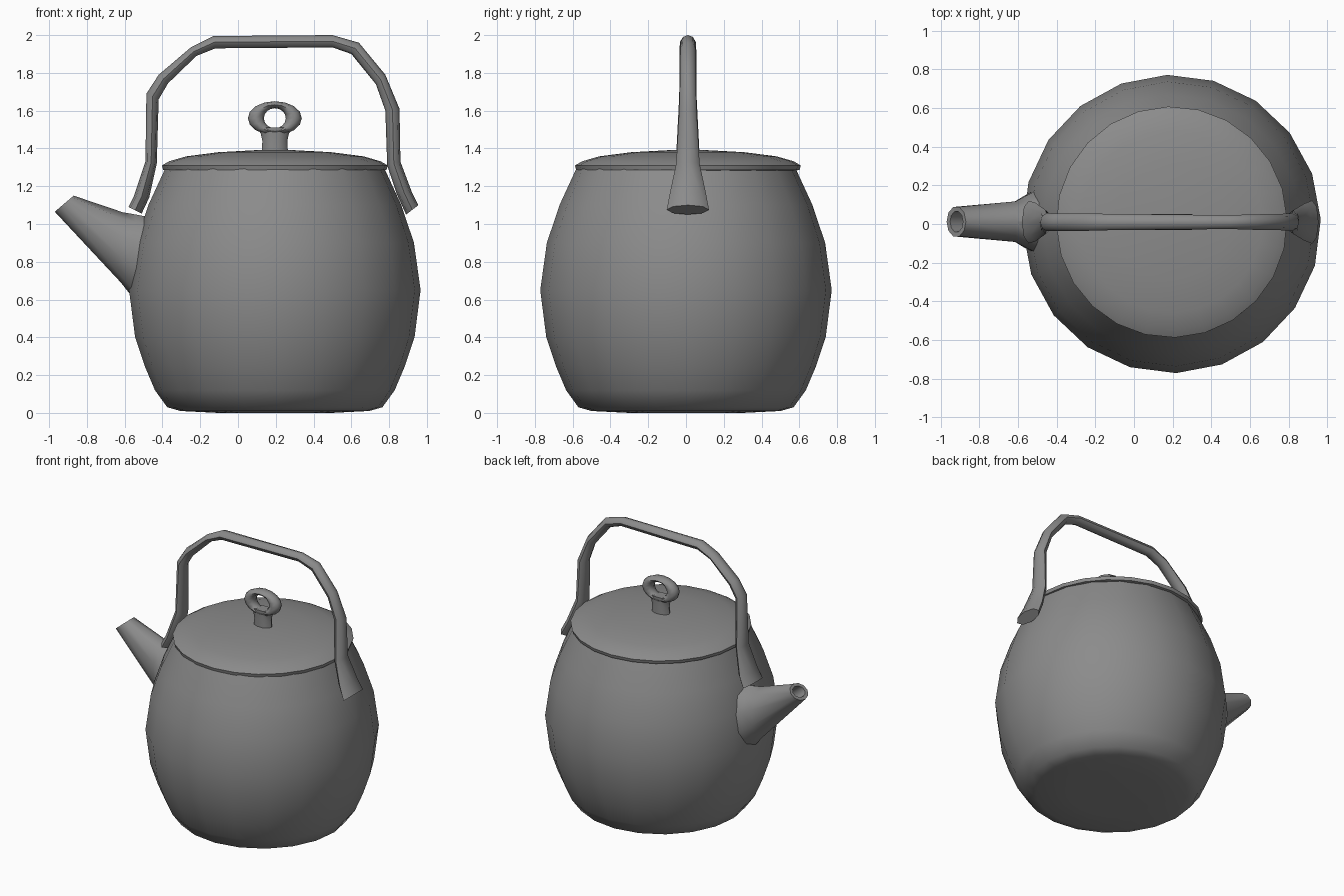
import bpy, bmesh, math
from mathutils import Vector

cube = bpy.data.objects.get("Cube")
if cube:
    bpy.data.objects.remove(cube)

CENTRE = 0.195  # x of the body axis

grey = bpy.data.materials.new("plain grey")
grey.use_nodes = True
grey.diffuse_color = (0.26, 0.26, 0.26, 1)
grey.node_tree.nodes["Principled BSDF"].inputs["Base Color"].default_value = (0.26, 0.26, 0.26, 1)


def ring(a, b, half_y, sides, y=0.0, turn=0.0):
    """Oval section spanning (x, z) points a and b, half_y deep in y."""
    a, b = Vector((a[0], y, a[1])), Vector((b[0], y, b[1]))
    mid, half = (a + b) / 2, (a - b) / 2
    angles = [turn + math.tau * i / sides for i in range(sides)]
    return [mid + half * math.cos(t) + Vector((0, half_y * math.sin(t), 0)) for t in angles]


def loft(name, rings, closed=False, angle=45):
    """Skin a row of rings; cap the ends unless the row closes on itself."""
    bm = bmesh.new()
    rows = [[bm.verts.new(p) for p in r] for r in rings]
    n = len(rows[0])
    pairs = list(zip(rows, rows[1:]))
    if closed:
        pairs.append((rows[-1], rows[0]))
    else:
        bm.faces.new(rows[0])
        bm.faces.new(rows[-1])
    for r, s in pairs:
        for i in range(n):
            j = (i + 1) % n
            bm.faces.new((r[i], r[j], s[j], s[i]))
    bmesh.ops.recalc_face_normals(bm, faces=bm.faces)
    mesh = bpy.data.meshes.new(name)
    bm.to_mesh(mesh)
    bm.free()
    mesh.materials.append(grey)
    obj = bpy.data.objects.new(name, mesh)
    bpy.context.collection.objects.link(obj)
    bpy.ops.object.select_all(action='DESELECT')
    obj.select_set(True)
    bpy.context.view_layer.objects.active = obj
    bpy.ops.object.shade_smooth_by_angle(angle=math.radians(angle))
    return obj


def lathe(name, profile, sides=20, y=0.0):
    """Turn a (radius, z) profile around the body axis."""
    return loft(name, [ring((CENTRE + r, z), (CENTRE - r, z), r, sides, y, 0.03)
                       for r, z in profile], angle=60)


# Pot body and domed lid
lathe("body", [(0.3, 0), (0.5, 0.01), (0.57, 0.03), (0.635, 0.12), (0.69, 0.25),
               (0.74, 0.4), (0.772, 0.65), (0.737, 0.9), (0.67, 1.1), (0.58, 1.295)])
lathe("lid", [(0.56, 1.28), (0.592, 1.287), (0.598, 1.31), (0.56, 1.332),
              (0.47, 1.358), (0.3, 1.38), (0.1, 1.391), (0.02, 1.392)], 24, 0.01)

# Lid knob: flared stem and an oval finger ring
loft("knob_stem", [ring((CENTRE - w, z), (CENTRE + w, z), 0.042, 10, 0.01)
                   for w, z in [(0.07, 1.37), (0.066, 1.44), (0.075, 1.48), (0.1, 1.512)]])
loop = []
for i in range(16):
    c, s = math.cos(math.tau * i / 16), math.sin(math.tau * i / 16)
    loop.append(ring((CENTRE + 0.143 * c, 1.56 + 0.09 * s),
                     (CENTRE + 0.058 * c, 1.56 + 0.053 * s), 0.042, 8, 0.01))
loft("knob_ring", loop, closed=True, angle=60)

# Bail handle: outer edge, inner edge and half depth along its path
handle = [
    ((-0.58, 1.09), (-0.51, 1.055), 0.11), ((-0.55, 1.15), (-0.47, 1.14), 0.10),
    ((-0.49, 1.33), (-0.43, 1.32), 0.064), ((-0.485, 1.69), (-0.42, 1.66), 0.046),
    ((-0.42, 1.79), (-0.37, 1.745), 0.045), ((-0.25, 1.935), (-0.22, 1.89), 0.045),
    ((-0.13, 1.995), (-0.12, 1.93), 0.042), ((0.5, 2.0), (0.5, 1.935), 0.036),
    ((0.64, 1.96), (0.6, 1.9), 0.04), ((0.78, 1.79), (0.73, 1.74), 0.042),
    ((0.855, 1.61), (0.78, 1.6), 0.046), ((0.86, 1.33), (0.79, 1.31), 0.062),
    ((0.92, 1.17), (0.84, 1.16), 0.095), ((0.955, 1.1), (0.89, 1.05), 0.112),
]
loft("handle", [ring(a, b, h, 8, 0.01) for a, b, h in handle])

# Spout: flared root to the slanted lip, then back down inside the bore
spout = [
    ((-0.44, 1.03), (-0.5, 0.58), 0.19), ((-0.54, 1.05), (-0.573, 0.63), 0.145),
    ((-0.61, 1.062), (-0.62, 0.69), 0.11), ((-0.87, 1.15), (-0.97, 1.065), 0.08),
    ((-0.885, 1.135), (-0.952, 1.08), 0.055), ((-0.79, 1.06), (-0.85, 0.99), 0.05),
]
loft("spout", [ring(a, b, h, 10, 0.012) for a, b, h in spout])
